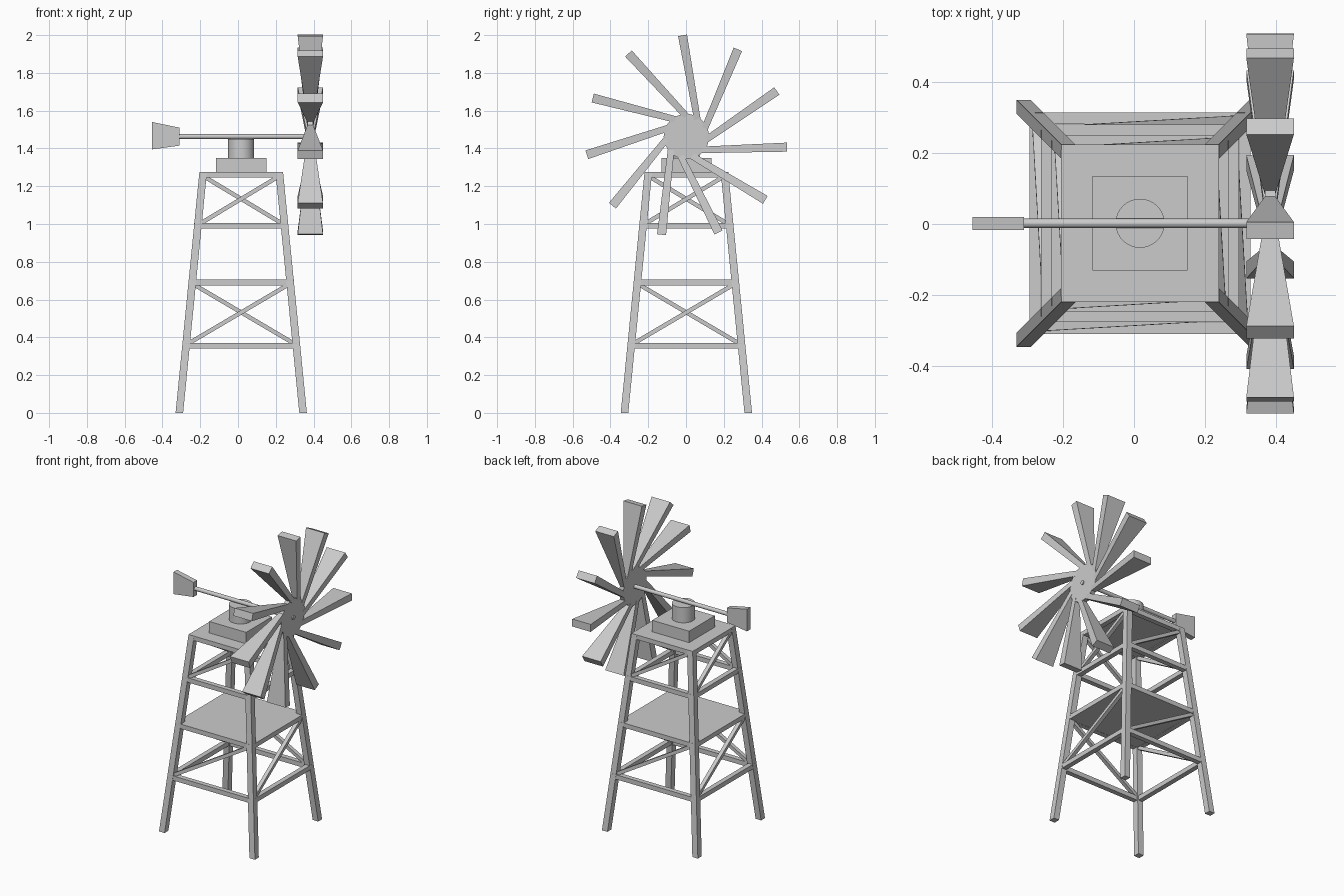
import bpy, bmesh
from math import sin, cos, pi, radians
from mathutils import Vector, Matrix

if "Cube" in bpy.data.objects:
    bpy.data.objects.remove(bpy.data.objects["Cube"])

CX, CY = 0.017, 0.002           # tower axis
TOP = 1.275                     # tower height
HUB = Vector((0.383, 0.002, 1.463))


def hexa(name, a, b, mat=Matrix()):
    """Solid lofted between two quads."""
    bm = bmesh.new()
    va = [bm.verts.new(mat @ Vector(p)) for p in a]
    vb = [bm.verts.new(mat @ Vector(p)) for p in b]
    bm.faces.new(va[::-1])
    bm.faces.new(vb)
    for i in range(4):
        j = (i + 1) % 4
        bm.faces.new((va[i], va[j], vb[j], vb[i]))
    bmesh.ops.recalc_face_normals(bm, faces=bm.faces)
    me = bpy.data.meshes.new(name)
    bm.to_mesh(me)
    bm.free()
    ob = bpy.data.objects.new(name, me)
    bpy.context.collection.objects.link(ob)
    return ob


def rect(x, y, z, hx, hy):
    """Horizontal rectangle around a centre."""
    return [(x - hx, y - hy, z), (x + hx, y - hy, z), (x + hx, y + hy, z), (x - hx, y + hy, z)]


def bar(name, p, q, w, d, mat):
    """Bar from p to q in a face: w across in the face, d deep."""
    p, q = Vector(p), Vector(q)
    t = (q - p).normalized()
    s = t.cross(Vector((0, 1, 0))).normalized() * w / 2
    n = s.cross(t).normalized() * d / 2
    ends = [[c - s - n, c + s - n, c + s + n, c - s + n] for c in (p, q)]
    return hexa(name, *ends, mat)


def cylinder(name, r, depth, loc, sides, along_x=False):
    bpy.ops.mesh.primitive_cylinder_add(vertices=sides, radius=r, depth=depth, location=loc,
                                        rotation=(0, pi / 2 if along_x else 0, 0))
    ob = bpy.context.object
    ob.name = name
    bpy.ops.object.shade_smooth_by_angle(angle=radians(35))
    return ob


def outer(z):
    """Half width of the tapering tower at height z."""
    return 0.3475 - 0.126 * z / TOP


# Legs
for sx in (-1, 1):
    for sy in (-1, 1):
        b, t = outer(0) - 0.02, outer(TOP) - 0.02
        hexa("leg", rect(CX + sx * b, CY + sy * b, 0, 0.02, 0.02),
             rect(CX + sx * t, CY + sy * t, TOP, 0.02, 0.02))

# Cross beams and one diagonal brace per bay on each of the four sides
for k in range(4):
    m = Matrix.Translation((CX, CY, 0)) @ Matrix.Rotation(k * pi / 2, 4, 'Z')
    for z in (0.355, 0.69, 0.99, 1.26):
        c = outer(z) - 0.017
        bar("cross_beam", (-c, -c, z), (c, -c, z), 0.03, 0.032, m)
    for z0, z1 in ((0.36, 0.685), (0.995, 1.255)):
        a, b = outer(z0) - 0.02, outer(z1) - 0.02
        bar("diagonal_brace", (-a, -a, z0), (b, -b, z1), 0.022, 0.025, m)

# Decks
hexa("middle_deck", rect(CX, CY, 0.676, 0.27, 0.27), rect(CX, CY, 0.705, 0.268, 0.268))
hexa("top_deck", rect(CX, CY, 1.25, 0.2215, 0.2215), rect(CX, CY, TOP, 0.2215, 0.2215))

# Turntable
hexa("turntable_base", rect(CX, CY, TOP, 0.134, 0.133), rect(CX, CY, 1.35, 0.134, 0.133))
cylinder("turntable_post", 0.069, 0.10, (CX, CY, 1.40), 32)

# Shaft and tail vane
cylinder("shaft", 0.013, 0.725, (0.0425, HUB.y, HUB.z), 16, True)
tail = [(-0.455, 1.395), (-0.31, 1.415), (-0.31, 1.51), (-0.455, 1.54)]
hexa("tail_vane", [(x, -0.017, z) for x, z in tail], [(x, 0.019, z) for x, z in tail])

# Wheel: hub and eleven slanted, flaring blades
cylinder("hub", 0.12, 0.03, HUB, 32, True)
for k in range(11):
    # local z runs along the blade, offset sideways from the hub centre
    m = Matrix.Translation(HUB) @ Matrix.Rotation(radians(10 - k * 360 / 11), 4, 'X')
    hexa("blade", rect(0, 0.073, 0.075, 0.0145, 0.017), rect(0, 0.073, 0.531, 0.067, 0.024), m)
